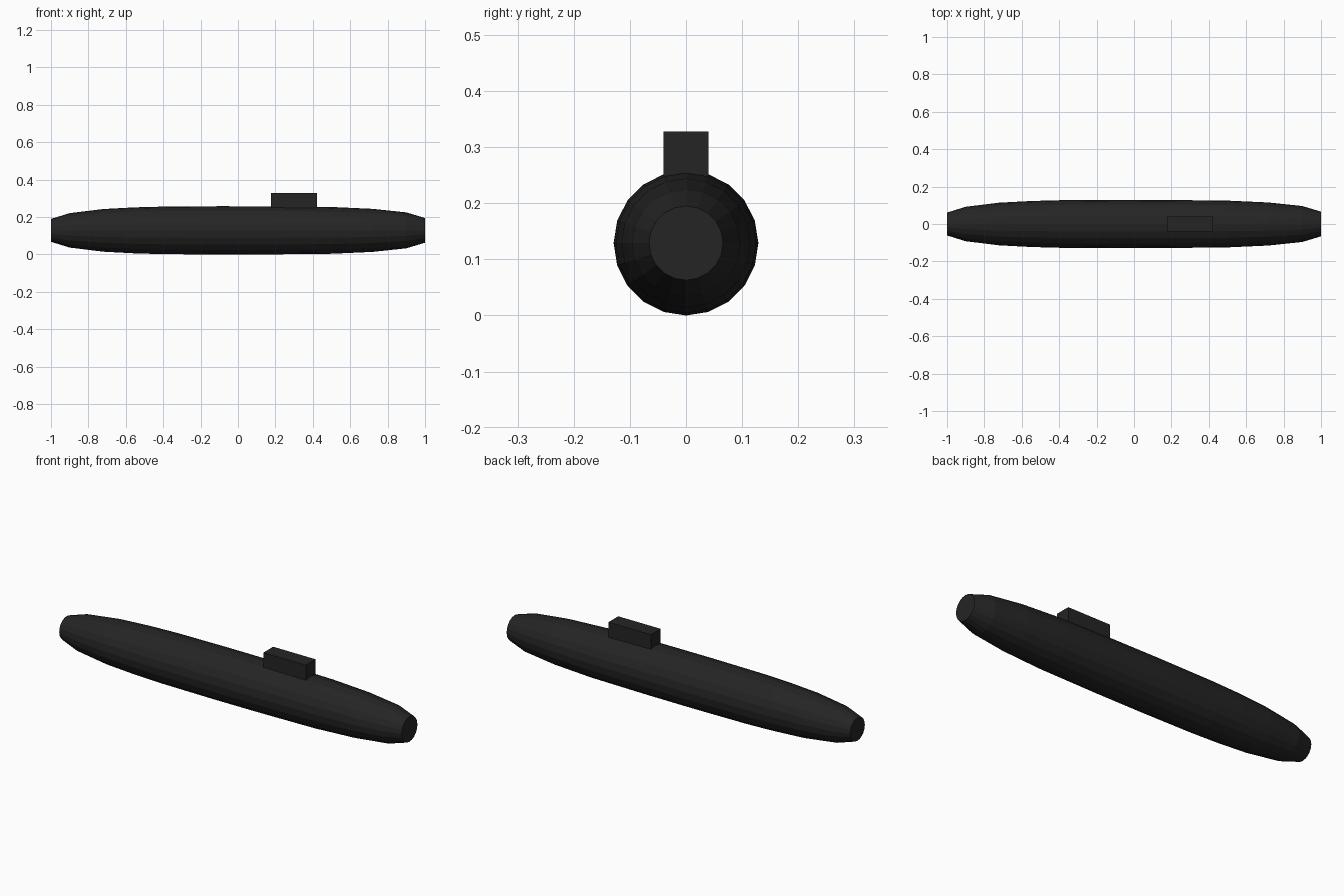
import bpy, bmesh, math

cube = bpy.data.objects.get("Cube")
if cube:
    bpy.data.objects.remove(cube)

black = bpy.data.materials.new("matte_black")
black.use_nodes = True
colour = (0.018, 0.018, 0.018, 1)
black.diffuse_color = colour
black.node_tree.nodes["Principled BSDF"].inputs["Base Color"].default_value = colour

SIDES = 20
AXIS_Z = 0.129


def make_object(name, bm):
    bmesh.ops.recalc_face_normals(bm, faces=bm.faces)
    mesh = bpy.data.meshes.new(name)
    bm.to_mesh(mesh)
    bm.free()
    mesh.materials.append(black)
    obj = bpy.data.objects.new(name, mesh)
    bpy.context.collection.objects.link(obj)
    return obj


# Hull: twenty-sided rings along x, with flat ends
profile = [(-1, 0.061), (-0.9, 0.092), (-0.72, 0.114), (-0.55, 0.123),
           (-0.4, 0.127), (-0.1, 0.129), (0.17, 0.1285), (0.5, 0.125),
           (0.72, 0.115), (0.9, 0.096), (1, 0.066)]
bm = bmesh.new()
rings = []
for x, r in profile:
    angles = [math.tau * i / SIDES for i in range(SIDES)]
    rings.append([bm.verts.new((x, r * math.sin(a), AXIS_Z + r * math.cos(a)))
                  for a in angles])
for a, b in zip(rings, rings[1:]):
    for i in range(SIDES):
        j = (i + 1) % SIDES
        bm.faces.new((a[i], a[j], b[j], b[i]))
bm.faces.new(rings[0])
bm.faces.new(rings[-1])
make_object("hull", bm)

# Conning tower: plain block set into the top of the hull
bm = bmesh.new()
bmesh.ops.create_cube(bm, size=1)
bmesh.ops.scale(bm, verts=bm.verts, vec=(0.247, 0.081, 0.108))
tower = make_object("conning_tower", bm)
tower.location = (0.3, 0, 0.274)
